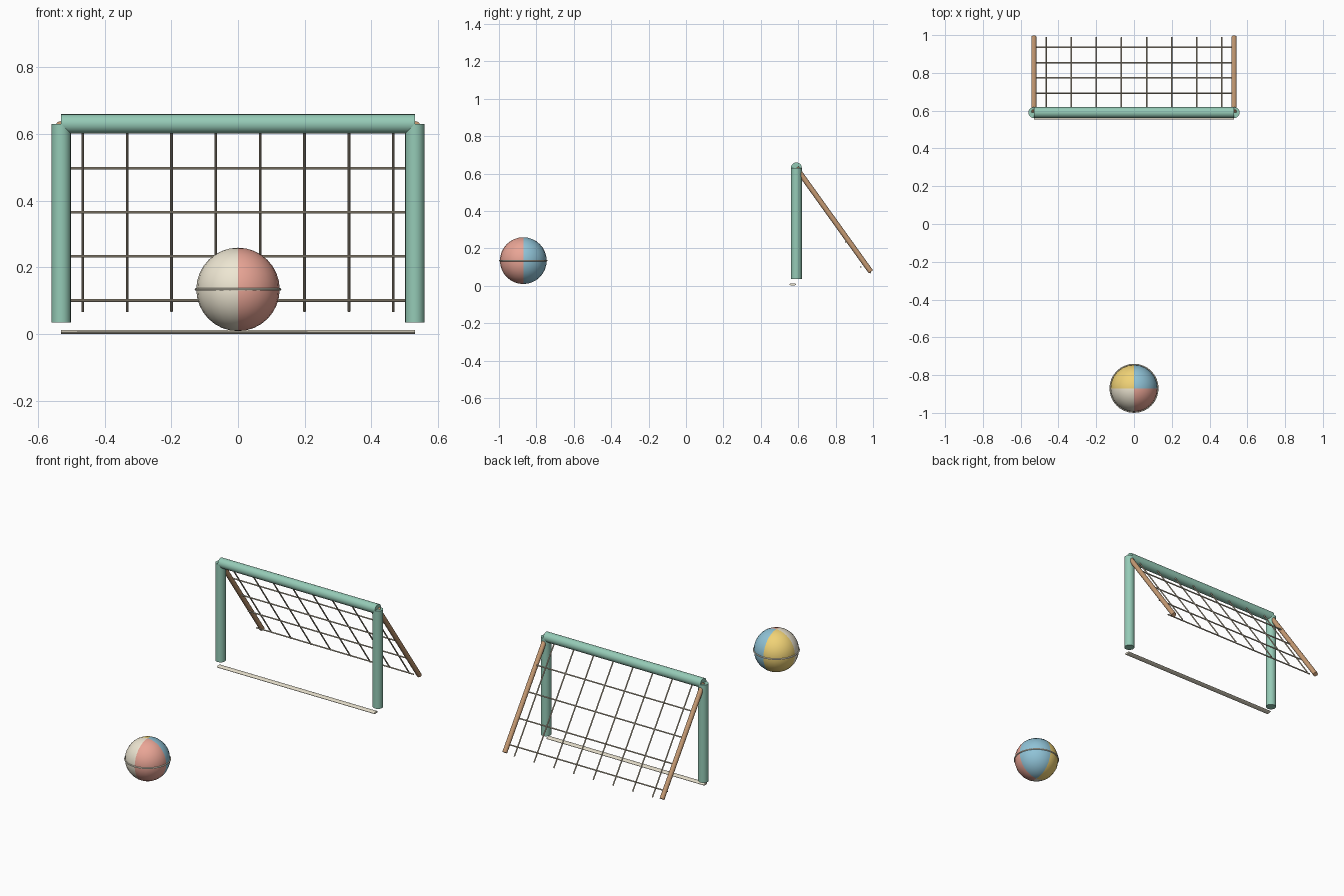
import bpy, bmesh, math
from mathutils import Vector

if "Cube" in bpy.data.objects:
    bpy.data.objects.remove(bpy.data.objects["Cube"])


def mat(name, r, g, b):
    m = bpy.data.materials.new(name)
    m.diffuse_color = (r ** 2.2, g ** 2.2, b ** 2.2, 1)
    m.use_nodes = True
    m.node_tree.nodes["Principled BSDF"].inputs["Base Color"].default_value = m.diffuse_color
    return m


GREEN = mat("mint", 0.58, 0.79, 0.71)
TAN = mat("tan", 0.77, 0.60, 0.45)
CREAM = mat("cream", 0.93, 0.90, 0.82)
NET = mat("net_beige", 0.82, 0.77, 0.68)
PINK = mat("pink", 0.91, 0.64, 0.58)
BLUE = mat("blue", 0.56, 0.76, 0.84)
YELLOW = mat("yellow", 0.94, 0.82, 0.46)


def finish(obj, name, material=None):
    obj.name = name
    if material:
        obj.data.materials.append(material)
    bpy.ops.object.shade_smooth_by_angle(angle=math.radians(40))
    return obj


def rod(name, a, b, radius, sides, material):
    a, b = Vector(a), Vector(b)
    d = b - a
    bpy.ops.mesh.primitive_cylinder_add(
        vertices=sides, radius=radius, depth=d.length, location=(a + b) / 2,
        rotation=d.to_track_quat('Z', 'Y').to_euler())
    return finish(bpy.context.object, name, material)


W = 0.53                                   # half width of the goal
FRONT_Y, TOP_Z = 0.59, 0.63
BACK_Y, BACK_Z = 0.988, 0.075

# Frame: posts and slanted back struts
for side, s in (("left", -1), ("right", 1)):
    rod(side + "_post", (s * W, FRONT_Y, 0.035), (s * W, FRONT_Y, TOP_Z), 0.029, 20, GREEN)
    rod(side + "_back_strut", (s * W, FRONT_Y, TOP_Z), (s * W, BACK_Y, BACK_Z), 0.014, 14, TAN)
rod("crossbar", (-W, FRONT_Y, TOP_Z), (W, FRONT_Y, TOP_Z), 0.029, 20, GREEN)

# Net: sloping strands and level strands
for i in range(8):
    x = -0.465 + i * 0.1329
    rod(f"net_strand_{i + 1}", (x, FRONT_Y, TOP_Z), (x, BACK_Y, 0.068), 0.004, 8, NET)
for i in range(4):
    y, z = 0.693 + i * 0.0805, 0.497 - i * 0.132
    rod(f"net_row_{i + 1}", (-W, y, z), (W, y, z), 0.004, 8, NET)

# Goal line: flattened rod on the ground
line = rod("goal_line", (-W, 0, 0), (W, 0, 0), 1, 16, CREAM)
bpy.ops.object.transform_apply(location=True, rotation=True, scale=True)
line.scale = (1, 0.018, 0.006)
line.location = (0, 0.57, 0.007)

# Ball: sphere with a colour for each vertical quarter
CENTRE = (0, -0.87, 0.134)
bpy.ops.mesh.primitive_uv_sphere_add(segments=24, ring_count=16, radius=0.125, location=CENTRE)
ball = bpy.context.object
for m in (CREAM, PINK, YELLOW, BLUE):
    ball.data.materials.append(m)
for p in ball.data.polygons:
    p.material_index = (p.center.x > 0) + 2 * (p.center.y > 0)
finish(ball, "ball")

# Seam around the middle of the ball
bpy.ops.mesh.primitive_torus_add(major_radius=0.126, minor_radius=0.004, major_segments=32,
                                 minor_segments=8, location=CENTRE)
finish(bpy.context.object, "ball_seam", CREAM)
